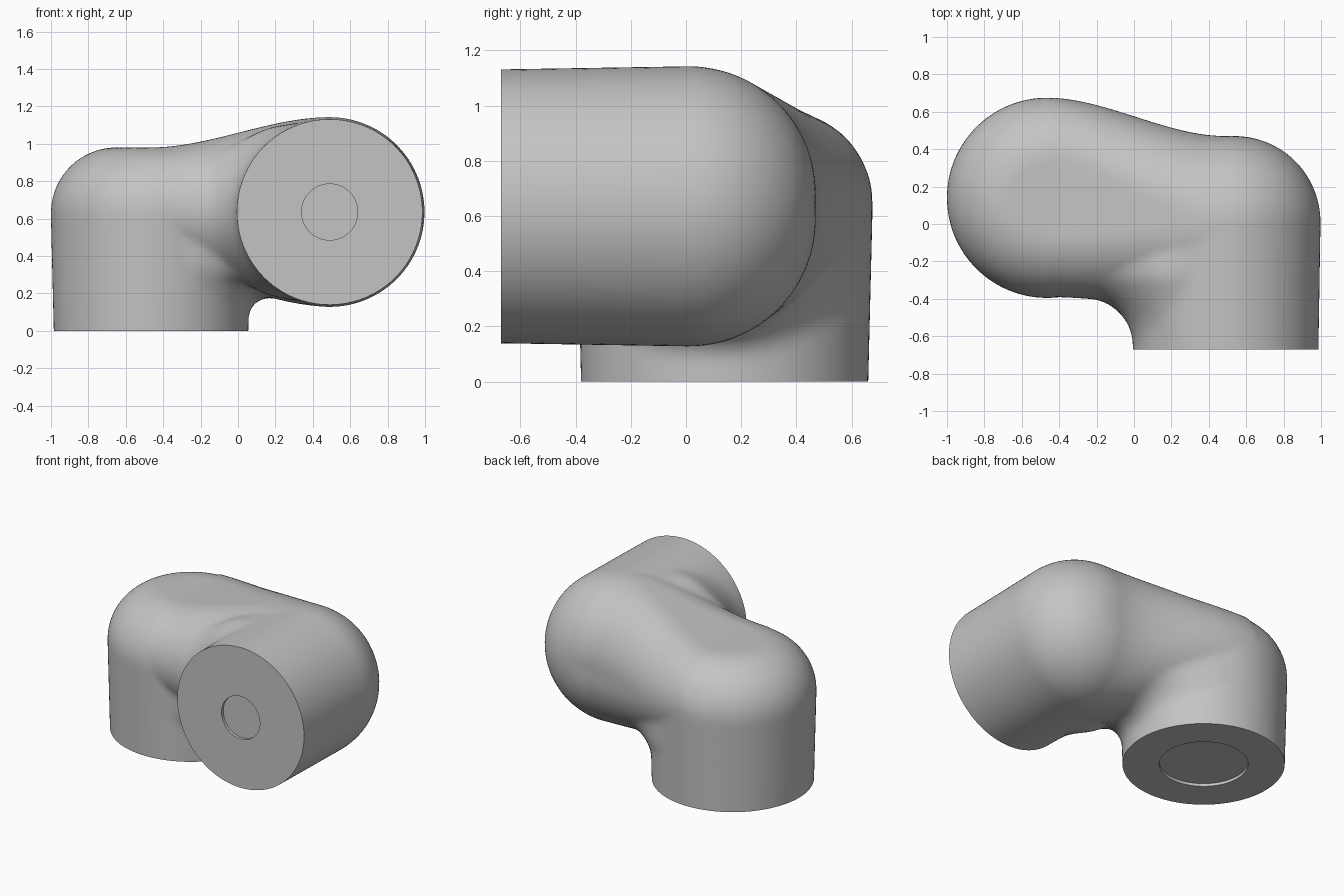
import bpy, bmesh, math
from mathutils import Vector

if "Cube" in bpy.data.objects:
    bpy.data.objects.remove(bpy.data.objects["Cube"])

H = 0.03                                   # sampling grid step
LO, N = (-1.08, -0.76, -0.09), (72, 52, 44)


def step(a, b, v):
    t = min(max((v - a) / (b - a), 0.0), 1.0)
    return t * t * (3 - 2 * t)


def mix(a, b, t):
    return a + (b - a) * t


def rounded(u, v, c):
    """Distance to a corner of radius c; u and v are distances to its two sides."""
    u, v = u + c, v + c
    return min(max(u, v), 0.0) + math.hypot(max(u, 0.0), max(v, 0.0)) - c


def fillet_union(a, b, r):
    if r < 1e-4:
        return min(a, b)
    return max(r, min(a, b)) - math.hypot(max(r - a, 0.0), max(r - b, 0.0))


def shape(x, y, z):
    # upright socket with rounded top, slight draft
    ra = 0.52 + 0.015 * min(z / 0.6, 1.0)
    a = rounded(math.hypot(x + 0.465, y - 0.14) - ra, z - 0.98, 0.35)
    # forward-facing socket with domed back, slight draft
    rb = 0.507 + 0.011 * min(y / 0.67, 0.0)
    b = rounded(math.hypot(x - 0.49, z - 0.635) - rb, y - 0.47, 0.46)
    # bridge whose rounded section morphs from one socket to the other
    s = step(-0.47, 0.49, x)
    y0, y1 = mix(-0.39, -0.46, s), mix(0.675, 0.47, s)
    z0, z1 = mix(0.32, 0.13, s), mix(0.98, 1.142, s)
    hy, hz = (y1 - y0) / 2, (z1 - z0) / 2
    c = rounded(abs(y - (y0 + y1) / 2) - hy, abs(z - (z0 + z1) / 2) - hz,
                min(mix(0.35, 0.46, s), hy, hz))
    c = max(c, abs(x - 0.01) - 0.48)
    # fillets only on the inner sides of the two bends
    r1 = 0.15 * (1 - step(0.28, 0.55, z)) * step(-0.45, -0.2, x)
    r2 = 0.22 * (1 - step(-0.32, -0.05, y)) * (1 - step(0.1, 0.45, x))
    return fillet_union(fillet_union(a, c, r1), b, r2)


def project(bm):
    e = 0.001
    for v in bm.verts:
        x, y, z = v.co
        g = Vector((shape(x + e, y, z) - shape(x - e, y, z),
                    shape(x, y + e, z) - shape(x, y - e, z),
                    shape(x, y, z + e) - shape(x, y, z - e))) / (2 * e)
        if g.length > 0.2:
            d = shape(x, y, z) / g.length
            v.co -= g.normalized() * max(-H, min(H, d))


# sample the shape and build a quad skin over it
nx, ny, nz = N
inside = [[[shape(LO[0] + i * H, LO[1] + j * H, LO[2] + k * H) < 0
            for k in range(nz)] for j in range(ny)] for i in range(nx)]
bm = bmesh.new()
cells = {}


def cell(i, j, k):
    if (i, j, k) not in cells:
        cells[i, j, k] = bm.verts.new([LO[n] + (q + 0.5) * H
                                       for n, q in enumerate((i, j, k))])
    return cells[i, j, k]


AXES = ((1, 0, 0), (0, 1, 0), (0, 0, 1))
for i in range(1, nx - 1):
    for j in range(1, ny - 1):
        for k in range(1, nz - 1):
            here = inside[i][j][k]
            for n in range(3):
                d, u, w = AXES[n], AXES[(n + 1) % 3], AXES[(n + 2) % 3]
                if inside[i + d[0]][j + d[1]][k + d[2]] == here:
                    continue
                quad = [cell(i - p * u[0] - q * w[0], j - p * u[1] - q * w[1],
                             k - p * u[2] - q * w[2])
                        for p, q in ((0, 0), (1, 0), (1, 1), (0, 1))]
                bm.faces.new(quad if here else quad[::-1])

for n in range(6):
    bmesh.ops.smooth_vert(bm, verts=bm.verts[:], factor=0.5,
                          use_axis_x=True, use_axis_y=True, use_axis_z=True)
    project(bm)
project(bm)

# trim both sockets flat, then cap them with a shallow round recess
ENDS = ((Vector((-0.465, 0.14, 0)), Vector((0, 0, -1)), 0.285 / 0.52),
        (Vector((0.49, -0.67, 0.635)), Vector((0, -1, 0)), 0.15 / 0.496))
for centre, normal, ratio in ENDS:
    bmesh.ops.bisect_plane(bm, geom=bm.verts[:] + bm.edges[:] + bm.faces[:],
                           dist=1e-5, plane_co=centre, plane_no=normal,
                           clear_outer=True)
bmesh.ops.remove_doubles(bm, verts=bm.verts[:], dist=0.003)
for centre, normal, ratio in ENDS:
    rim = [e for e in bm.edges if e.is_boundary and
           all(abs((v.co - centre).dot(normal)) < 0.004 for v in e.verts)]
    face = bmesh.ops.edgeloop_fill(bm, edges=rim)["faces"][0]
    face = bmesh.ops.extrude_discrete_faces(bm, faces=[face])["faces"][0]
    for v in face.verts:
        v.co = centre + (v.co - centre) * ratio
    face = bmesh.ops.extrude_discrete_faces(bm, faces=[face])["faces"][0]
    for v in face.verts:
        v.co -= normal * 0.02
bmesh.ops.recalc_face_normals(bm, faces=bm.faces[:])

mesh = bpy.data.meshes.new("elbow_housing")
bm.to_mesh(mesh)
bm.free()
housing = bpy.data.objects.new("elbow_housing", mesh)
bpy.context.collection.objects.link(housing)
grey = bpy.data.materials.new("light grey")
grey.diffuse_color = (0.55, 0.55, 0.55, 1)
grey.use_nodes = True
grey.node_tree.nodes["Principled BSDF"].inputs["Base Color"].default_value = grey.diffuse_color
mesh.materials.append(grey)
bpy.context.view_layer.objects.active = housing
housing.select_set(True)
bpy.ops.object.shade_smooth_by_angle(angle=math.radians(35))
